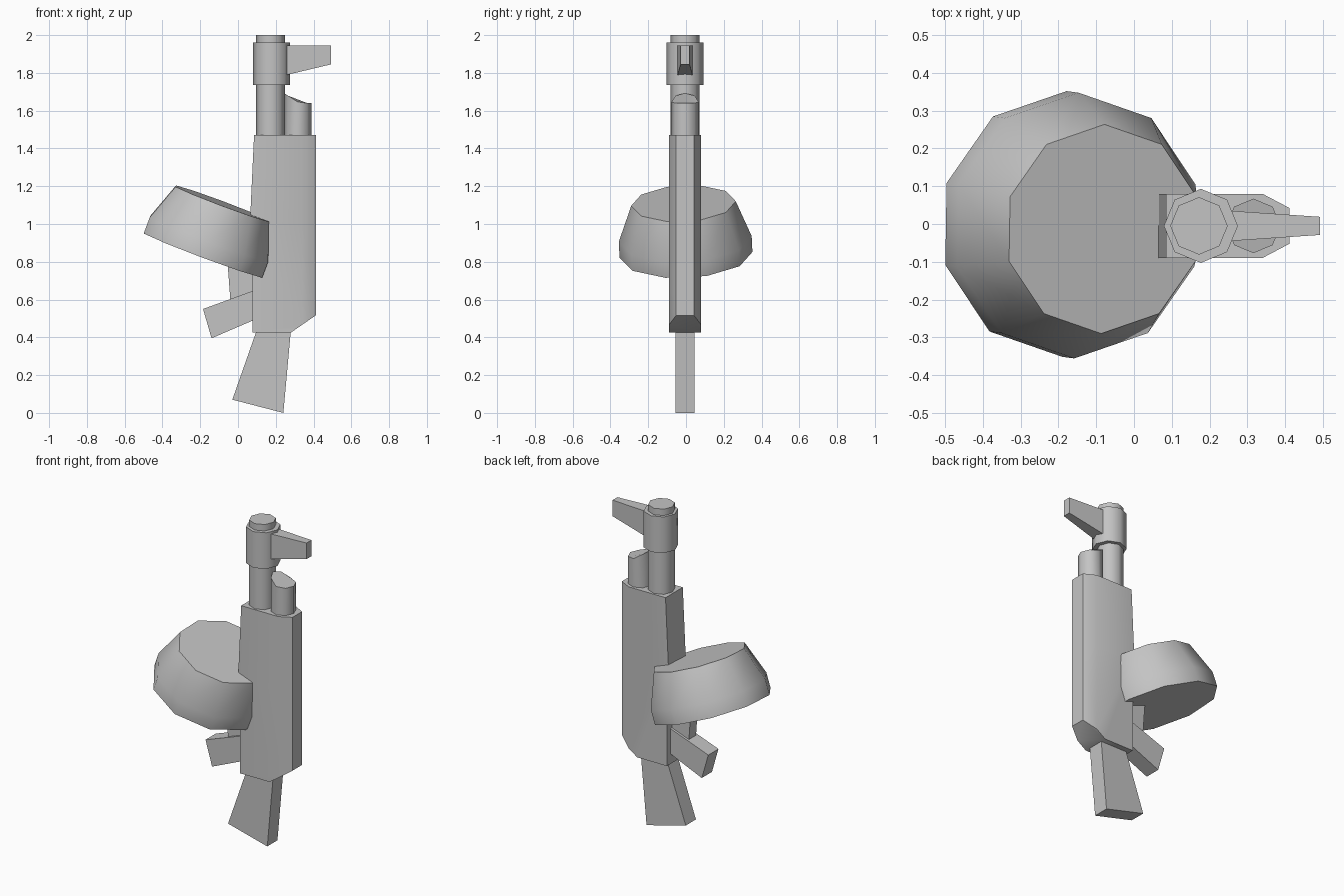
import bpy, bmesh
from math import radians, sin, cos, tau
from mathutils import Vector, Matrix

cube = bpy.data.objects.get("Cube")
if cube:
    bpy.data.objects.remove(cube, do_unlink=True)

grey = bpy.data.materials.new("plain_grey")
grey.use_nodes = True
GREY = (0.55, 0.55, 0.55, 1)
grey.diffuse_color = GREY
for node in grey.node_tree.nodes:
    if node.type == 'BSDF_PRINCIPLED':
        node.inputs["Base Color"].default_value = GREY

MID_Y = -0.005


def loft(name, rings, angle=40, cut=None):
    """Skin a stack of equal rings, cap both ends, optionally slice a corner off."""
    bm = bmesh.new()
    loops = [[bm.verts.new(p) for p in ring] for ring in rings]
    n = len(loops[0])
    for a, b in zip(loops, loops[1:]):
        for i in range(n):
            j = (i + 1) % n
            bm.faces.new((a[i], a[j], b[j], b[i]))
    bm.faces.new(loops[0])
    bm.faces.new(loops[-1])
    if cut:
        res = bmesh.ops.bisect_plane(bm, geom=bm.verts[:] + bm.edges[:] + bm.faces[:],
                                     plane_co=cut[0], plane_no=cut[1], clear_outer=True)
        edges = [e for e in res["geom_cut"] if isinstance(e, bmesh.types.BMEdge)]
        bmesh.ops.holes_fill(bm, edges=edges)
    bmesh.ops.recalc_face_normals(bm, faces=bm.faces[:])
    mesh = bpy.data.meshes.new(name)
    bm.to_mesh(mesh)
    bm.free()
    mesh.materials.append(grey)
    obj = bpy.data.objects.new(name, mesh)
    bpy.context.collection.objects.link(obj)
    bpy.ops.object.select_all(action='DESELECT')
    obj.select_set(True)
    bpy.context.view_layer.objects.active = obj
    bpy.ops.object.shade_smooth_by_angle(angle=radians(angle))
    return obj


def plate(name, profile, half):
    """Side profile (x, z) given thickness along y."""
    return loft(name, [[(x, MID_Y + s * half, z) for x, z in profile] for s in (-1, 1)])


def circle(x, radius, z, sides=8, turn=0.0):
    return [Vector((x + radius * cos(turn + tau * i / sides),
                    MID_Y + radius * sin(turn + tau * i / sides), z)) for i in range(sides)]


def body_ring(back, z):
    """Body section with chamfered front corners."""
    half = [(back, 0.085), (0.34, 0.085), (0.412, 0.047)]
    return [(x, MID_Y + y, z) for x, y in half] + [(x, MID_Y - y, z) for x, y in reversed(half)]


# Shoulder stock, grip and trigger guard
plate("stock", [(0.10, 0.44), (0.28, 0.44), (0.24, 0.0), (-0.03, 0.07)], 0.05)
plate("grip", [(-0.185, 0.55), (0.09, 0.65), (0.09, 0.494), (-0.14, 0.395)], 0.05)
plate("trigger_guard", [(-0.06, 0.86), (0.09, 0.86), (0.09, 0.6), (-0.04, 0.59)], 0.035)

# Receiver with its lower front corner sliced off, and the handguard
loft("receiver", [body_ring(0.076, 0.425), body_ring(0.076, 1.0)],
     cut=(Vector((0.28, 0, 0.425)), Vector((0.09, 0, -0.13))))
loft("handguard", [body_ring(0.063, 1.0), body_ring(0.085, 1.47)])

# Tilted drum magazine: straight band below, taper above
tilt = (Matrix.Translation((-0.184, 0, 0.837)) @ Matrix.Rotation(radians(20.5), 4, 'Y')
        @ Matrix.Rotation(radians(2.6), 4, 'X'))
loft("drum_magazine",
     [[tilt @ (p - Vector((0, MID_Y, 0))) for p in circle(0, r, z, 10, tau / 20)]
      for r, z in ((0.352, 0), (0.352, 0.09), (0.277, 0.29))], 50)

# Barrel and muzzle collar
loft("barrel", [circle(0.172, 0.076, 1.46), circle(0.172, 0.076, 2.0)], 50)
loft("muzzle_collar", [circle(0.177, 0.098, 1.735), circle(0.177, 0.098, 1.96)], 50)

# Gas tube with its top sloping up to the barrel
tube = [circle(0.316, 0.072, 1.46), circle(0.316, 0.072, 1.64)]
for p in tube[1]:
    p.z += 0.65 * max(0, 0.325 - p.x)
loft("gas_tube", tube, 50)

# Front sight, tapering to its tip
loft("front_sight", [[(x, MID_Y + s * half, z) for s, z in ((-1, top), (1, top), (1, low), (-1, low))]
                     for x, half, top, low in ((0.24, 0.041, 1.945, 1.785), (0.492, 0.024, 1.945, 1.845))])
